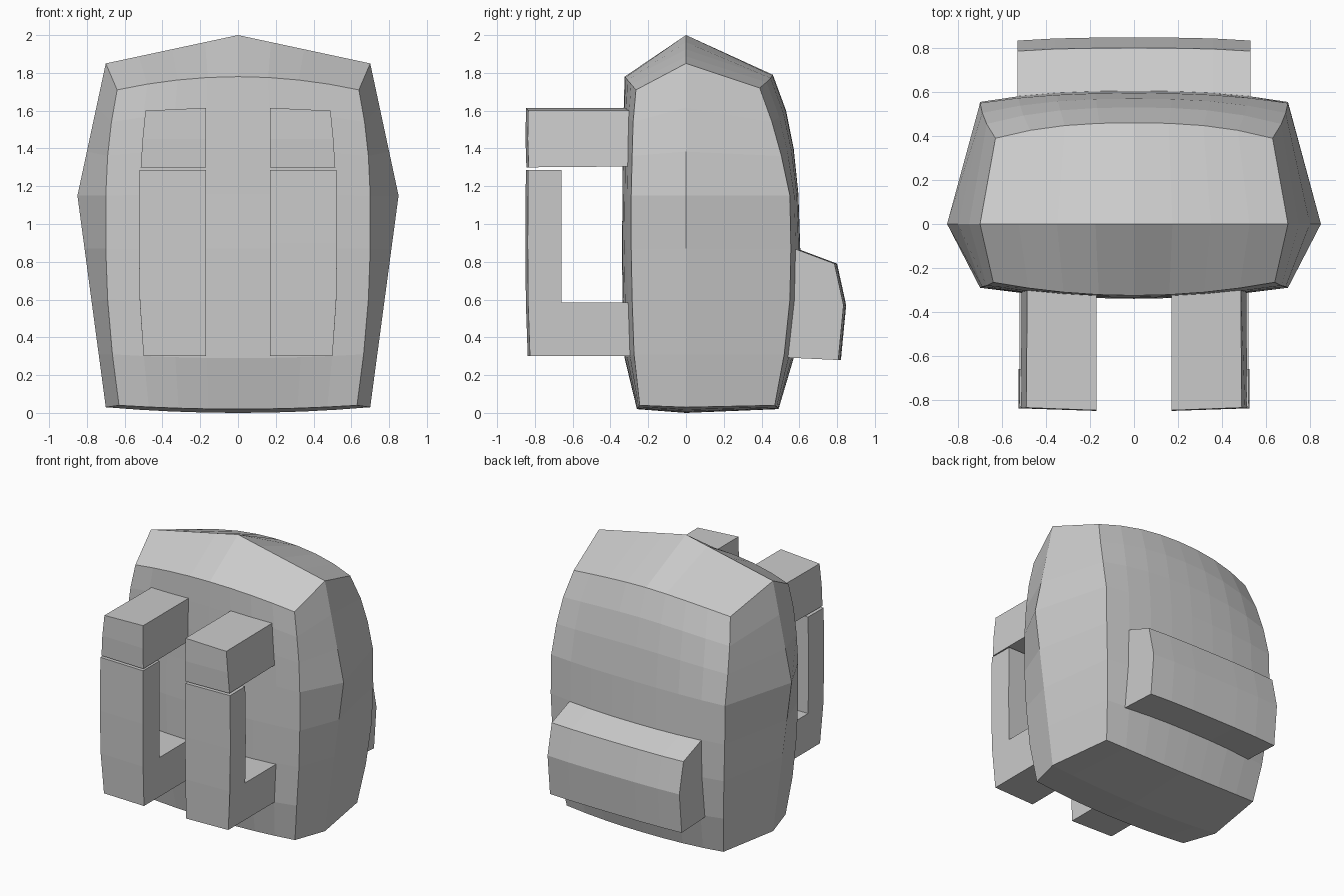
import bpy, bmesh

if "Cube" in bpy.data.objects:
    bpy.data.objects.remove(bpy.data.objects["Cube"])

N = 8                                   # columns across the bulged panels
U = [2 * i / N - 1 for i in range(N + 1)]


def make(name, verts, faces):
    bm = bmesh.new()
    vs = [bm.verts.new(v) for v in verts]
    for f in faces:
        bm.faces.new([vs[i] for i in f])
    bmesh.ops.remove_doubles(bm, verts=bm.verts, dist=1e-5)
    bmesh.ops.recalc_face_normals(bm, faces=bm.faces)
    me = bpy.data.meshes.new(name)
    bm.to_mesh(me)
    bm.free()
    ob = bpy.data.objects.new(name, me)
    bpy.context.collection.objects.link(ob)
    return ob


def bow(centre, edge, u, power):
    return centre + (edge - centre) * abs(u) ** power


def panel(rows, power):
    """Grid of points; row = half width, edge y, edge z, centre y, centre z."""
    return [[(w * u, bow(yc, ye, u, power), bow(zc, ze, u, 2)) for u in U]
            for w, ye, ze, yc, zc in rows]


def grid_faces(nr, nc, base=0):
    return [[base + r * nc + c, base + r * nc + c + 1,
             base + (r + 1) * nc + c + 1, base + (r + 1) * nc + c]
            for r in range(nr - 1) for c in range(nc - 1)]


def perimeter(nr, nc):
    return ([(0, c) for c in range(nc)] + [(r, nc - 1) for r in range(1, nr)]
            + [(nr - 1, c) for c in range(nc - 2, -1, -1)]
            + [(r, 0) for r in range(nr - 2, 0, -1)])


# bag body: bulged front and back panels joined to a ridge loop at y = 0
front = panel([(.63, -.245, .04, -.26, .02), (.665, -.275, .31, -.325, .29),
               (.69, -.285, .60, -.335, .59), (.70, -.29, .87, -.34, .87),
               (.70, -.29, 1.15, -.335, 1.16), (.69, -.285, 1.36, -.335, 1.40),
               (.67, -.28, 1.54, -.33, 1.60), (.64, -.265, 1.71, -.325, 1.78)], 2)
back = panel([(.63, .47, .04, .49, .02), (.665, .52, .31, .57, .29),
              (.69, .55, .60, .60, .59), (.70, .555, .87, .605, .87),
              (.70, .55, 1.15, .595, 1.16), (.69, .505, 1.36, .57, 1.40),
              (.67, .455, 1.54, .53, 1.60), (.63, .39, 1.72, .46, 1.79)], 2.5)
R, C = len(front), N + 1


def ridge_point(r, c):
    u = U[c]
    if r == 0:
        return (.70 * u, 0, .03 * u * u)
    if r == R - 1:
        return (.70 * u, 0, 2 - .15 * abs(u))
    t = r / 4 if r <= 4 else (r - 4) / (R - 5)
    x = .70 + .15 * t if r <= 4 else .85 - .15 * t
    z = .03 + 1.12 * t if r <= 4 else 1.15 + .70 * t
    return (x if u > 0 else -x, 0, z)


ring = perimeter(R, C)
verts = [p for g in (front, back) for row in g for p in row]
verts += [ridge_point(r, c) for r, c in ring]
faces = grid_faces(R, C) + grid_faces(R, C, R * C)
for base in (0, R * C):
    for i, (r, c) in enumerate(ring):
        j = (i + 1) % len(ring)
        r2, c2 = ring[j]
        faces.append([base + r * C + c, base + r2 * C + c2,
                      2 * R * C + j, 2 * R * C + i])
make("bag_body", verts, faces)


def prism(name, sections):
    """Closed solid through matching profile loops."""
    n, m = len(sections[0]), len(sections)
    vs = [p for s in sections for p in s]
    fs = [[k * n + i, k * n + (i + 1) % n, (k + 1) * n + (i + 1) % n, (k + 1) * n + i]
          for k in range(m - 1) for i in range(n)]
    fs += [list(range(n)), list(range((m - 1) * n, m * n))]
    return make(name, vs, fs)


# back pocket, slightly bowed across its width
profile = [(.50, .295), (.82, .28), (.848, .57), (.80, .79), (.60, .865), (.50, .88)]
sections = []
for x in (-.53, -.36, -.18, 0, .18, .36, .53):
    d = .014 * (abs(x) / .53) ** 3
    sections.append([(x, y - d, z) for y, z in profile])
prism("back_pocket", sections)


# shoulder straps: profile point = y, z, outer x
top_block = [(-.25, 1.305, .51), (-.845, 1.30, .515), (-.85, 1.45, .505),
             (-.847, 1.615, .49), (-.25, 1.615, .485)]
lower_hook = [(-.25, .30, .50), (-.838, .30, .50), (-.848, .59, .52), (-.85, .90, .525),
              (-.848, 1.287, .522), (-.66, 1.287, .52), (-.66, .90, .525),
              (-.66, .585, .52), (-.25, .585, .52)]
for side, s in (("right", 1), ("left", -1)):
    for part, prof in (("strap_top", top_block), ("strap_lower", lower_hook)):
        inner = [(s * .17, y, z) for y, z, x in prof]
        outer = [(s * x, y + (.012 if y < -.8 else 0), z - (.015 if z > 1.5 else 0))
                 for y, z, x in prof]
        prism(f"{side}_{part}", [inner, outer])
